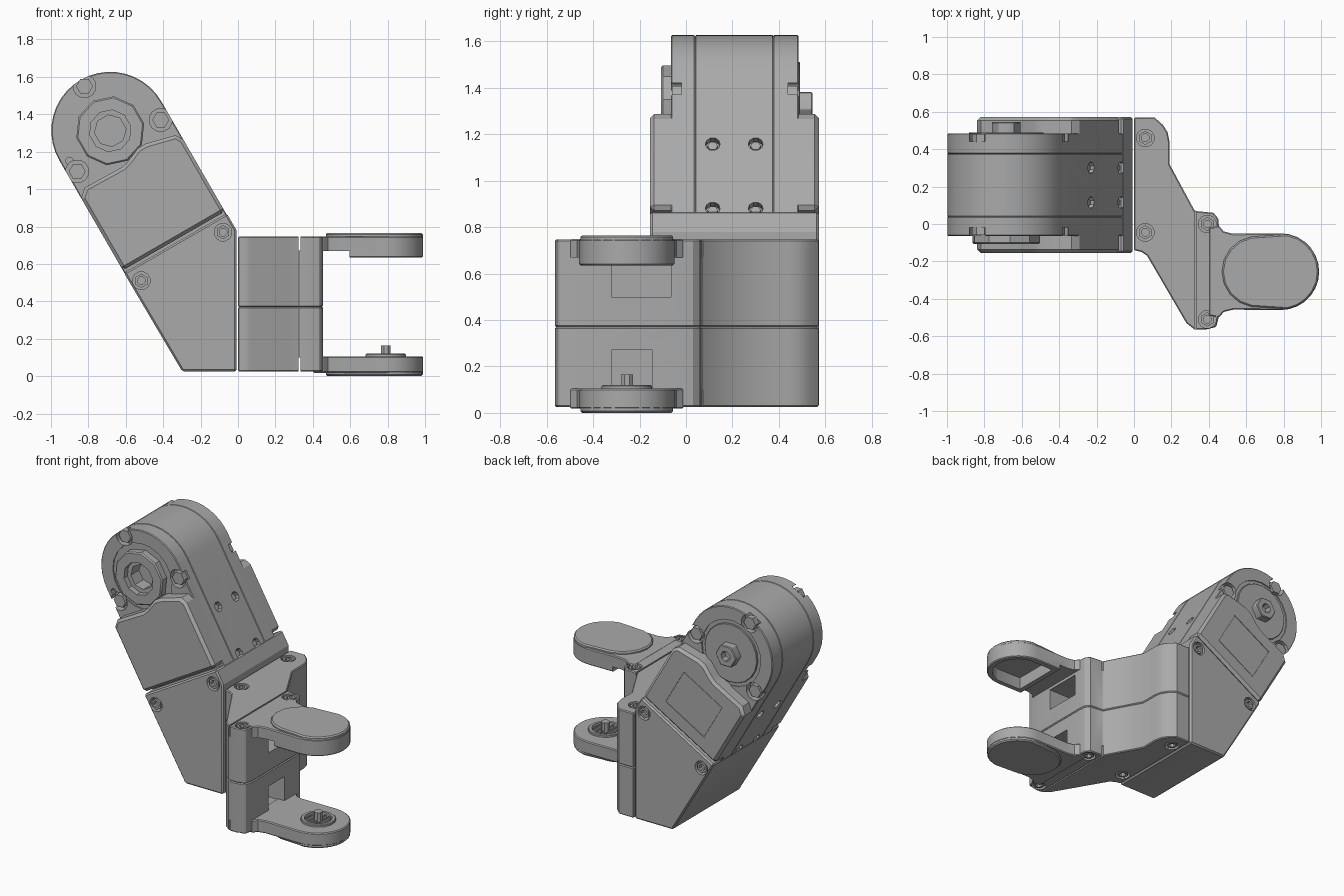
import bpy, bmesh
from math import cos, sin, pi, radians
from mathutils import Vector

if "Cube" in bpy.data.objects:
    bpy.data.objects.remove(bpy.data.objects["Cube"])

grey = bpy.data.materials.new("mid_grey")
grey.use_nodes = True
grey.diffuse_color = (0.4, 0.4, 0.4, 1)
grey.node_tree.nodes["Principled BSDF"].inputs["Base Color"].default_value = (0.4, 0.4, 0.4, 1)

# Frames: each maps a flat profile (a, b) and a height h to a position
HUB = Vector((-0.683, 0, 1.312))
ACROSS = Vector((cos(pi / 6), 0, sin(pi / 6)))
ALONG = Vector((sin(pi / 6), 0, -cos(pi / 6)))


def arm(a, b, h):
    return HUB + ACROSS * a + ALONG * b + Vector((0, h, 0))


def slope(a, b, h):
    return HUB + ALONG * a + ACROSS * h + Vector((0, b, 0))


def side(a, b, h):
    return Vector((a, h, b))


def plan(a, b, h):
    return Vector((a, b, h))


def ngon(a, b, r, n=16):
    return [(a + r * cos(2 * pi * (i + .5) / n), b + r * sin(2 * pi * (i + .5) / n)) for i in range(n)]


def rect(a0, a1, b0, b1):
    return [(a0, b0), (a1, b0), (a1, b1), (a0, b1)]


def arc(a, b, r, start, end, n=16):
    steps = [radians(start + (end - start) * i / n) for i in range(n + 1)]
    return [(a + r * cos(t), b + r * sin(t)) for t in steps]


def prism(name, pts, lo, hi, frame=plan, bevel=0.0):
    bm = bmesh.new()
    base = [bm.verts.new(frame(a, b, lo)) for a, b in pts]
    top = [bm.verts.new(frame(a, b, hi)) for a, b in pts]
    bm.faces.new(base)
    bm.faces.new(top)
    for i in range(len(pts)):
        j = (i + 1) % len(pts)
        bm.faces.new((base[i], base[j], top[j], top[i]))
    bmesh.ops.recalc_face_normals(bm, faces=bm.faces[:])
    if bevel:
        sharp = [e for e in bm.edges if e.calc_face_angle(0) > radians(50)]
        bmesh.ops.bevel(bm, geom=sharp, offset=bevel, segments=1, affect='EDGES')
    mesh = bpy.data.meshes.new(name)
    bm.to_mesh(mesh)
    bm.free()
    mesh.materials.append(grey)
    ob = bpy.data.objects.new(name, mesh)
    bpy.context.collection.objects.link(ob)
    return ob


def cut(ob, pts, lo, hi, frame=plan):
    cutter = prism("cutter", pts, lo, hi, frame)
    cutter.hide_render = True
    mod = ob.modifiers.new("cut", 'BOOLEAN')
    mod.operation, mod.solver, mod.object = 'DIFFERENCE', 'EXACT', cutter
    bpy.context.view_layer.objects.active = ob
    bpy.ops.object.modifier_apply(modifier=mod.name)
    bpy.data.objects.remove(cutter)


def screw(ob, name, a, b, face, inward, frame, r=.048):
    """Round pocket holding a hollow hexagonal screw head."""
    cut(ob, ngon(a, b, r, 12), face - inward * .02, face + inward * .04, frame)
    head = prism(name, ngon(a, b, r * .78, 6), face + inward * .004, face + inward * .045, frame)
    cut(head, ngon(a, b, r * .45, 8), face - inward * .02, face + inward * .03, frame)


# Motor case: three stacked slices
case = arc(0, 0, .315, 180, 360, 20) + [(.315, .72), (-.315, .72)]
front = prism("motor_case_front", case, -.065, .04, arm, .005)
middle = prism("motor_case_middle", case, .04, .375, arm, .003)
rear = prism("motor_case_rear", case, .375, .485, arm, .005)
for ob, face, inward in ((front, -.065, 1), (rear, .485, -1)):
    for a, b in ((0, -.275), (.262, .085), (-.262, .1)):
        cut(ob, ngon(a, b, .062, 12), face - inward * .02, face + inward * .045, arm)
        prism("case_screw", ngon(a, b, .045, 6), face + inward * .005, face + inward * .05, arm)
    cut(ob, ngon(0, 0, .225, 20), face - inward * .02, face + inward * .008, arm)
cut(front, ngon(-.27, .03, .02, 10), -.1, -.03, arm)

# Front output horn with stepped bore
cut(front, ngon(0, 0, .085, 8), -.1, .02, arm)
horn = prism("front_horn", ngon(0, 0, .185, 10), -.108, 0, arm, .008)
cut(horn, ngon(0, 0, .112, 10), -.2, -.07, arm)
cut(horn, ngon(0, 0, .085, 8), -.2, .1, arm)

# Rear idler
idler = prism("rear_idler", ngon(0, 0, .08, 6), .45, .545, arm, .005)
cut(idler, ngon(0, 0, .035, 8), .5, .6, arm)
prism("rear_disc", ngon(0, 0, .2, 20), .46, .49, arm, .003)

# Side covers with a stepped upper edge
wave = [(-.315, .235), (-.27, .195), (-.04, .2), (.0, .19), (.08, .155), (.13, .155),
        (.29, .195), (.315, .235), (.315, .68), (-.315, .68)]
prism("front_cover", wave, -.155, -.03, arm, .018)
back_cover = prism("back_cover", wave, .45, .572, arm, .018)
cut(back_cover, rect(-.17, .17, .3, .58), .568, .6, arm)
prism("back_label_plate", rect(-.165, .165, .305, .575), .56, .571, arm)

# Mounting holes on both long faces of the motor
for a in (.36, .68):
    for b in (.115, .3):
        for s in (1, -1):
            cut(middle, ngon(a, b, .032, 10), s * .28, s * .4, slope)
            prism("mount_screw", ngon(a, b, .022, 6), s * .27, s * .3, slope)

# Elbow block
elbow_pts = [(-.61, .553), (-.06, .87), (-.008, .78), (-.008, .025), (-.298, .025)]
elbow = prism("elbow_block", elbow_pts, -.155, .572, side, .01)
for face, inward in ((-.155, 1), (.572, -1)):
    screw(elbow, "elbow_screw", -.517, .51, face, inward, side)
    screw(elbow, "elbow_screw", -.08, .77, face, inward, side)

# Fork body: upper and lower halves
body = [(0, .57), (.11, .57), (.155, .53), (.18, .49), (.19, .44), (.19, .32), (.325, .07),
        (.425, .06), (.45, .03), (.455, -.02), (.455, -.49), (.44, -.55), (.38, -.565),
        (.325, -.565), (.28, -.53), (.07, -.17), (.04, -.15), (0, -.14)]
lower = prism("fork_body_lower", body, .025, .37, plan, .006)
upper = prism("fork_body_upper", body, .37, .747, plan, .006)
cut(lower, rect(.22, .6, -.32, -.145), .1, .27)
cut(upper, rect(.22, .6, -.32, -.065), .5, .65)
for ob, face, inward in ((lower, .025, 1), (upper, .747, -1)):
    cut(ob, rect(.324, .334, -.7, .2), face - inward * .05, face + inward * .075)
    for a, b in ((.06, .46), (.06, -.045), (.392, 0), (.392, -.51)):
        screw(ob, "fork_screw", a, b, face, inward, plan)

# Fork lugs
MID = -.255
lug = [(.4, -.02), (.455, -.01), (.48, -.04), (.53, -.052)] + arc(.785, MID, .205, 90, -90, 14) \
    + [(.53, -.458), (.48, -.47), (.455, -.5), (.4, -.49)]
oval = arc(.785, MID, .203, 80, -80, 10) + arc(.66, MID, .19, -100, -260, 8)
hollow = arc(.785, MID, .17, 80, -80, 10) + [(.63, MID - .165), (.63, MID + .165)]
top_lug = prism("upper_lug", lug, .635, .748, plan, .006)
cut(top_lug, rect(.3, .595, -.7, .2), .6, .67)
cut(top_lug, hollow, .6, .72)
prism("upper_lug_cap", oval, .73, .765, plan, .008)

bottom_lug = prism("lower_lug", lug, .018, .105, plan, .006)
prism("lower_lug_cap", oval, 0, .04, plan, .008)
cut(bottom_lug, ngon(.79, MID, .09, 16), .05, .2)
ring = prism("bearing_ring", ngon(.79, MID, .11, 16), .06, .12, plan, .004)
cut(ring, ngon(.79, MID, .088, 16), 0, .2)
prism("bearing_post", ngon(.79, MID, .028, 8), .03, .165)
for i in range(-2, 3):
    reach = .085 * cos(i * .45)
    prism("bearing_slat", rect(.786 + i * .034, .794 + i * .034, MID - reach, MID + reach), .04, .11)

# Shade curved walls smoothly, keep edges crisp
bpy.ops.object.select_all(action='DESELECT')
for ob in bpy.context.collection.objects:
    if ob.type == 'MESH' and grey.name in ob.data.materials:
        ob.select_set(True)
        bpy.context.view_layer.objects.active = ob
bpy.ops.object.shade_smooth_by_angle(angle=radians(30))
